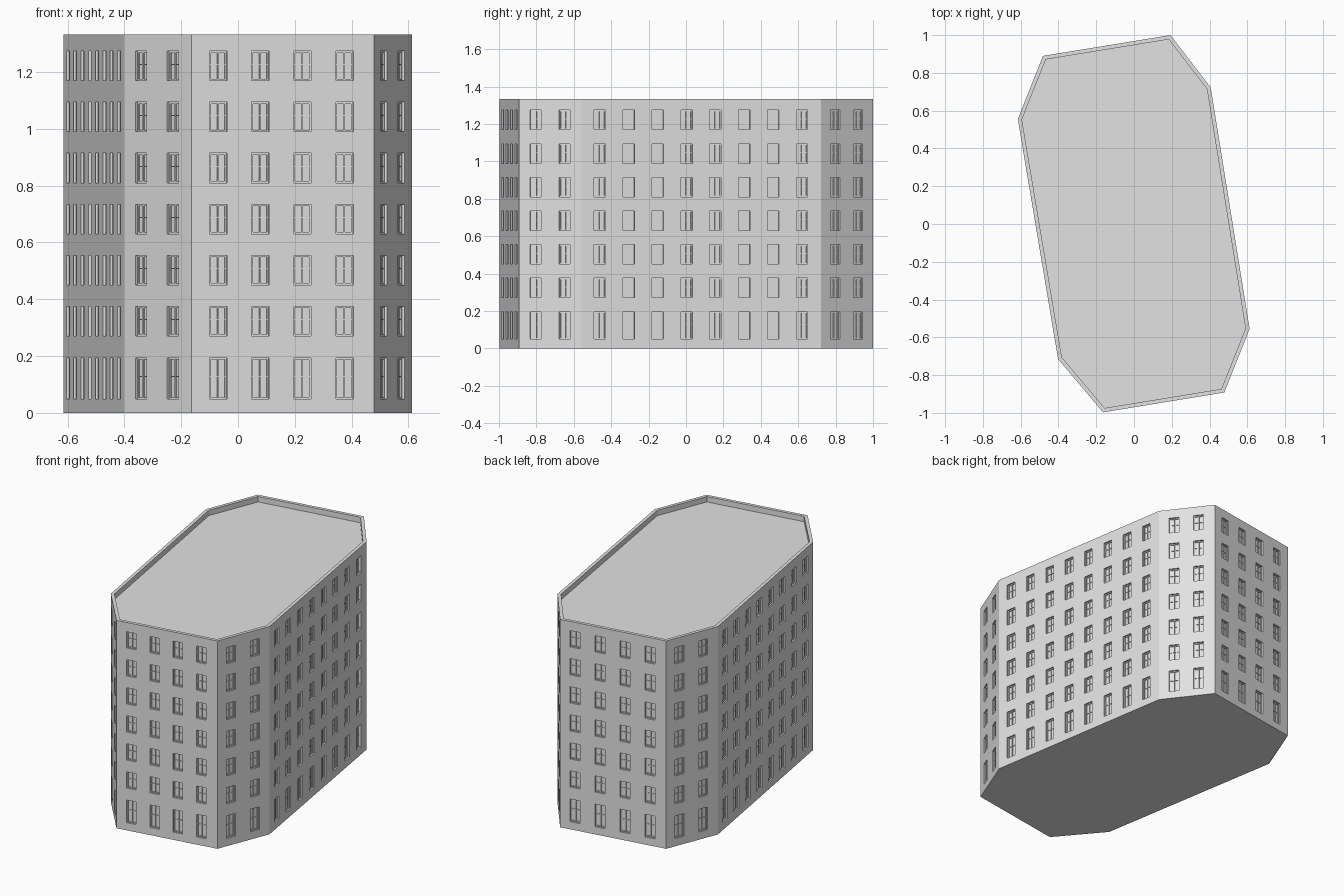
import bpy, bmesh
from mathutils import Vector

if "Cube" in bpy.data.objects:
    bpy.data.objects.remove(bpy.data.objects["Cube"])

H = 1.333            # total height
RIM, SINK = 0.021, 0.035   # parapet width and depth of the sunken roof
DEPTH = 0.015        # window recess
WIN_W = 0.062

# footprint corners, counter-clockwise, with window columns on the wall that starts there
PLAN = [(-0.164, -0.997, 4), (0.478, -0.892, 2), (0.612, -0.555, 8), (0.406, 0.723, 2),
        (0.193, 1.0, 4), (-0.482, 0.890, 2), (-0.615, 0.555, 8), (-0.402, -0.715, 2)]
ROWS = [(0.049, 0.194)] + [(0.271 + 0.1797 * i, 0.375 + 0.1797 * i) for i in range(6)]

concrete = bpy.data.materials.new("pale grey")
concrete.diffuse_color = (0.75, 0.76, 0.75, 1)
concrete.use_nodes = True
concrete.node_tree.nodes["Principled BSDF"].inputs["Base Color"].default_value = concrete.diffuse_color


def finish(bm, name):
    bmesh.ops.remove_doubles(bm, verts=bm.verts, dist=0.00005)
    me = bpy.data.meshes.new(name)
    bm.to_mesh(me)
    bm.free()
    me.materials.append(concrete)
    ob = bpy.data.objects.new(name, me)
    bpy.context.collection.objects.link(ob)


def quad(bm, *pts):
    bm.faces.new([bm.verts.new(p) for p in pts])


corners = [Vector((x, y, 0)) for x, y, n in PLAN]
N = len(corners)
along = [(corners[(i + 1) % N] - corners[i]).normalized() for i in range(N)]
inward = [Vector((-t.y, t.x, 0)) for t in along]


def block(bm, P, u0, u1, z0, z1, front, back):
    """Rectangle at depth `front` joined by side faces to depth `back`.
    A front deeper than the back gives a recess, the other way a raised bar."""
    ring = [(u0, z0), (u1, z0), (u1, z1), (u0, z1)]
    quad(bm, *[P(u, z, front) for u, z in ring])
    for k in range(4):
        a, b = ring[k], ring[(k + 1) % 4]
        quad(bm, P(*a, back), P(*b, back), P(*b, front), P(*a, front))


walls, frames = bmesh.new(), bmesh.new()
for i, (x, y, cols) in enumerate(PLAN):
    a, t, n = corners[i], along[i], inward[i]
    length = (corners[(i + 1) % N] - a).length

    def P(u, z, d, a=a, t=t, n=n):
        return a + t * u + n * d + Vector((0, 0, z))

    # even column spacing with a slightly wider pier at each end
    first = 0.096 if cols != 2 else 0.094
    pitch = (length - 2 * first - 0.008) / (cols - 1)
    us, zs = [0.0], [0.0]
    for c in range(cols):
        m = first + pitch * c
        us += [m - WIN_W / 2, m + WIN_W / 2]
    us.append(length)
    for r in ROWS:
        zs += r
    zs.append(H)

    # wall grid: every odd cell in both directions is a recessed window
    for p in range(len(us) - 1):
        for q in range(len(zs) - 1):
            u0, u1, z0, z1 = us[p], us[p + 1], zs[q], zs[q + 1]
            if not (p % 2 and q % 2):
                quad(walls, P(u0, z0, 0), P(u1, z0, 0), P(u1, z1, 0), P(u0, z1, 0))
                continue
            block(walls, P, u0, u1, z0, z1, DEPTH, 0)
            # frame border, mullion and transom
            f, g = 0.006, 0.002
            um, zm = (u0 + u1) / 2, z0 + (z1 - z0) * 0.55
            for b in [(u0, u0 + f, z0, z1), (u1 - f, u1, z0, z1),
                      (u0 + f, u1 - f, z0, z0 + f), (u0 + f, u1 - f, z1 - f, z1),
                      (um - g, um + g, z0 + f, z1 - f)]:
                block(frames, P, *b, DEPTH - 0.006, DEPTH)
            for b in [(u0 + f, um - g), (um + g, u1 - f)]:
                block(frames, P, *b, zm - g, zm + g, DEPTH - 0.004, DEPTH)

finish(walls, "outer_walls")
finish(frames, "window_frames")

# parapet rim, its inner wall, sunken roof and underside
inner = [corners[i] + (inward[i] + inward[i - 1]) * RIM / (1 + inward[i].dot(inward[i - 1]))
         for i in range(N)]
top, low = Vector((0, 0, H)), Vector((0, 0, H - SINK))
roof = bmesh.new()
for i in range(N):
    j = (i + 1) % N
    quad(roof, corners[i] + top, corners[j] + top, inner[j] + top, inner[i] + top)
    quad(roof, inner[i] + top, inner[j] + top, inner[j] + low, inner[i] + low)
quad(roof, *[p + low for p in inner])
finish(roof, "roof_and_parapet")

base = bmesh.new()
quad(base, *reversed(corners))
finish(base, "underside")
